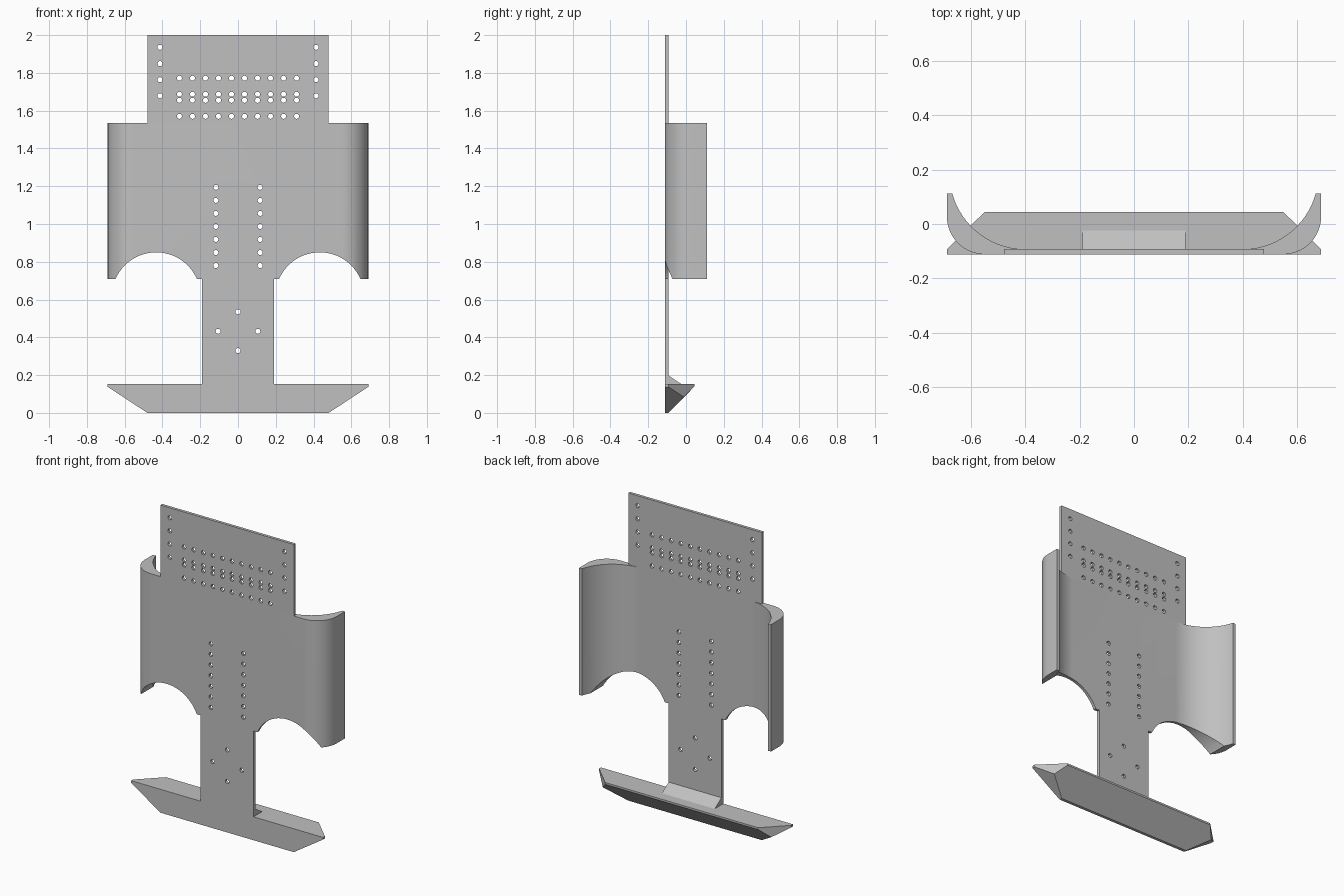
import bpy, bmesh
from math import sin, cos, pi, radians, asin, acos
from mathutils import Matrix, Vector

cube = bpy.data.objects.get("Cube")
if cube:
    bpy.data.objects.remove(cube, do_unlink=True)

grey = bpy.data.materials.new("plain grey")
grey.use_nodes = True
colour = (0.53, 0.53, 0.53, 1)
grey.diffuse_color = colour
grey.node_tree.nodes["Principled BSDF"].inputs["Base Color"].default_value = colour

FRONT, BACK, TIP = -0.112, -0.093, 0.112   # plate faces and wing tips in y
HOLE = 0.0135


def finish(name, bm):
    bmesh.ops.recalc_face_normals(bm, faces=bm.faces)
    mesh = bpy.data.meshes.new(name)
    bm.to_mesh(mesh)
    bm.free()
    mesh.materials.append(grey)
    obj = bpy.data.objects.new(name, mesh)
    bpy.context.collection.objects.link(obj)
    return obj


def prism(name, points, offset):
    """Extrude a closed profile along an offset."""
    bm = bmesh.new()
    face = bm.faces.new([bm.verts.new(p) for p in points])
    out = bmesh.ops.extrude_face_region(bm, geom=[face])
    verts = [v for v in out["geom"] if isinstance(v, bmesh.types.BMVert)]
    bmesh.ops.translate(bm, verts=verts, vec=offset)
    return finish(name, bm)


def slab(name, half, low, high):
    outline = [(-half, FRONT, low), (half, FRONT, low), (half, FRONT, high), (-half, FRONT, high)]
    return prism(name, outline, (0, BACK - FRONT, 0))


def cut(obj, circles):
    """Drill round holes (x, z, radius, sides) through the part along y."""
    bm = bmesh.new()
    for x, z, r, sides in circles:
        place = Matrix.Translation((x, 0, z)) @ Matrix.Rotation(pi / 2, 4, "X")
        bmesh.ops.create_cone(bm, cap_ends=True, segments=sides, radius1=r, radius2=r,
                              depth=1, matrix=place)
    cutter = finish("hole_cutter", bm)
    cutter.hide_render = True
    mod = obj.modifiers.new("holes", "BOOLEAN")
    mod.operation, mod.solver, mod.object = "DIFFERENCE", "EXACT", cutter
    bpy.context.view_layer.objects.active = obj
    bpy.ops.object.modifier_apply(modifier=mod.name)
    bpy.data.objects.remove(cutter, do_unlink=True)


def smooth(obj):
    bpy.ops.object.select_all(action="DESELECT")
    obj.select_set(True)
    bpy.context.view_layer.objects.active = obj
    bpy.ops.object.shade_smooth_by_angle(angle=radians(30))


def arc(cx, cy, r, start, end, steps):
    return [(cx + r * cos(start + (end - start) * i / steps),
             cy + r * sin(start + (end - start) * i / steps)) for i in range(steps + 1)]


# Head plate with a hole grid and two side columns
head = slab("head_plate", 0.48, 1.535, 2.0)
holes = [(-0.31 + 0.0689 * i, z, HOLE, 12) for i in range(10) for z in (1.772, 1.687, 1.655, 1.57)]
holes += [(s * 0.413, 1.935 - 0.0855 * i, HOLE, 12) for i in range(4) for s in (-1, 1)]
cut(head, holes)

# Body plate whose sides sweep back into curved wings
outer = arc(0.55, FRONT + 0.14, 0.14, -pi / 2, 0, 16)
inner_r = 0.28
inner_y = BACK + inner_r
inner = arc(0.40, inner_y, inner_r, asin((TIP - inner_y) / inner_r), -pi / 2, 24)
half = outer + [(0.69, TIP)] + inner
plan = half + [(-x, y) for x, y in reversed(half)]
body = prism("body_plate", [(x, y, 0.71) for x, y in plan], (0, 0, 0.825))
holes = [(s * 0.117, 0.78 + 0.069 * i, HOLE, 12) for i in range(7) for s in (-1, 1)]
arches = [(s * 0.433, 0.615, 0.235, 64) for s in (-1, 1)]
cut(body, holes + arches)

# Neck with a diamond of four holes
neck = slab("neck_plate", 0.19, 0.15, 0.71)
cut(neck, [(0, 0.535, HOLE, 12), (0, 0.33, HOLE, 12),
           (-0.105, 0.432, HOLE, 12), (0.105, 0.432, HOLE, 12)])

for part in (head, body, neck):
    smooth(part)

# Sloping gusset behind the neck
prism("neck_gusset", [(-0.19, BACK, 0.15), (-0.19, -0.02, 0.15), (-0.19, BACK, 0.198)], (0.38, 0, 0))

# Foot: wedge with bevelled ends
corners = [(0.48, FRONT, 0), (0.48, BACK, 0), (0.69, FRONT, 0.138), (0.69, BACK, 0.138),
           (0.69, FRONT, 0.152), (0.69, BACK, 0.152), (0.606, -0.011, 0.084),
           (0.55, 0.045, 0.14), (0.55, 0.045, 0.152)]
bm = bmesh.new()
for x, y, z in corners:
    for s in (-1, 1):
        bm.verts.new((s * x, y, z))
bmesh.ops.convex_hull(bm, input=bm.verts)
bmesh.ops.dissolve_limit(bm, angle_limit=radians(3), verts=bm.verts, edges=bm.edges)
finish("foot", bm)
